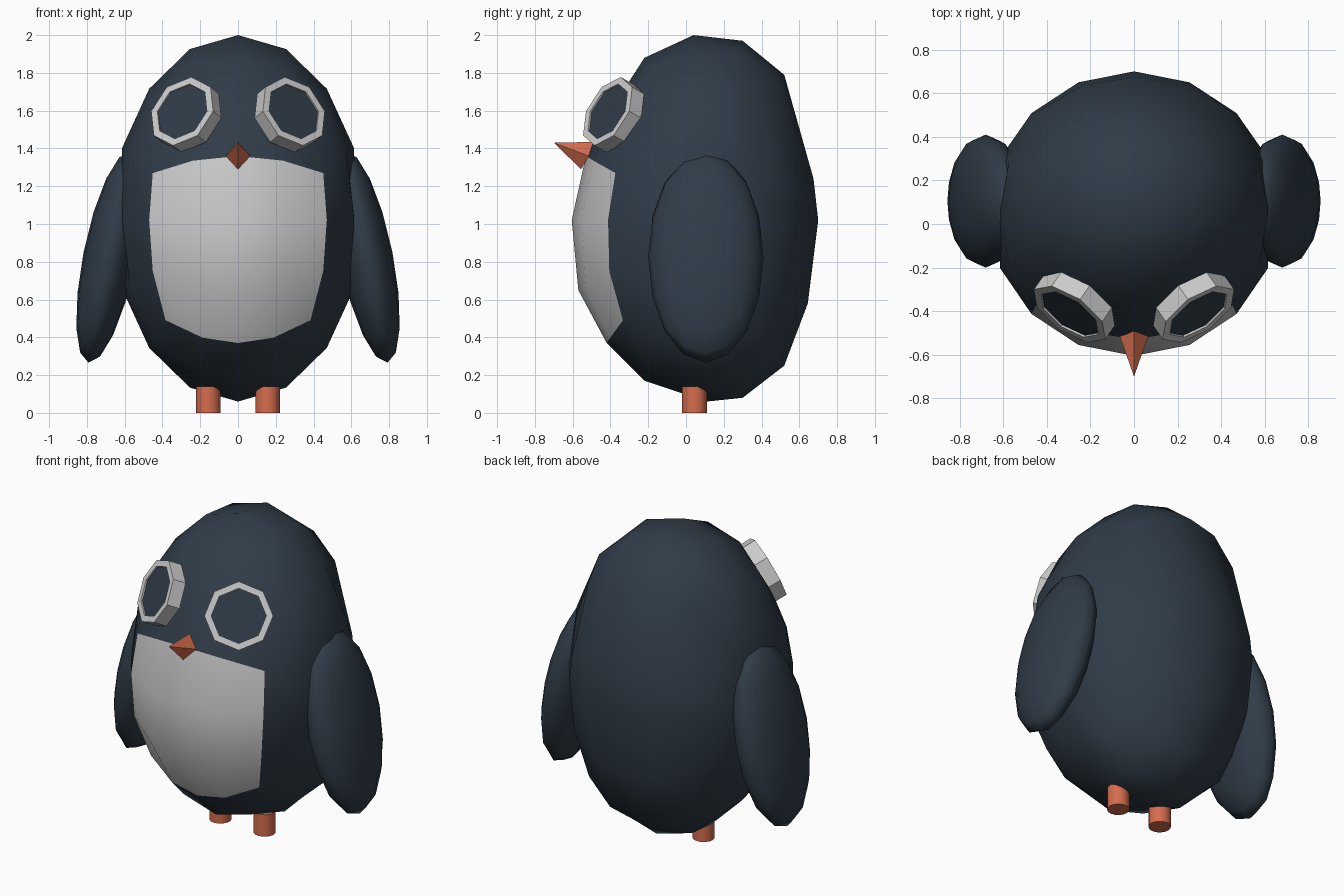
import bpy, bmesh
from math import tan, pi, radians
from mathutils import Vector, Matrix

if "Cube" in bpy.data.objects:
    bpy.data.objects.remove(bpy.data.objects["Cube"])


def material(name, rgb):
    m = bpy.data.materials.new(name)
    m.diffuse_color = (*rgb, 1)
    m.use_nodes = True
    m.node_tree.nodes["Principled BSDF"].inputs["Base Color"].default_value = m.diffuse_color
    return m


DARK = material("dark_blue", (0.03, 0.045, 0.065))
ORANGE = material("orange", (0.66, 0.15, 0.075))


def finish(bm, name, mat=None, smooth=False):
    bmesh.ops.recalc_face_normals(bm, faces=bm.faces)
    for f in bm.faces:
        f.smooth = smooth
    me = bpy.data.meshes.new(name)
    bm.to_mesh(me)
    bm.free()
    ob = bpy.data.objects.new(name, me)
    bpy.context.collection.objects.link(ob)
    if mat:
        me.materials.append(mat)
    return ob


def quad_sphere():
    """Unit sphere from a 4x4x4 cube; also returns grid indices per vertex."""
    bm = bmesh.new()
    bmesh.ops.create_cube(bm, size=2)
    bmesh.ops.subdivide_edges(bm, edges=bm.edges[:], cuts=3, use_grid_fill=True)
    grid = {}
    for v in bm.verts:
        grid[v] = tuple(round((c + 1) * 2) for c in v.co)
        v.co = Vector([tan(c * pi / 4) for c in v.co]).normalized()
    return bm, grid


# Side outline of the body (y, z), from front bottom up, over the top and round
RING = [(0, k) for k in range(5)] + [(j, 4) for j in range(1, 5)] \
    + [(4, k) for k in (3, 2, 1, 0)] + [(j, 0) for j in (3, 2, 1)]
OUTLINE = [(-.42, .37), (-.57, .65), (-.605, 1.02), (-.53, 1.36), (-.42, 1.57),
           (-.22, 1.88), (.04, 2.0), (.3, 1.97), (.52, 1.79),
           (.675, 1.24), (.7, 1.02), (.645, .58), (.52, .25),
           (.3, .08), (.11, .06), (-.22, .17)]
PROFILE = dict(zip(RING, OUTLINE))


def body_shell(name, keep_belly, mat):
    bm, grid = quad_sphere()
    shift = {}
    for (j, k), (y, z) in PROFILE.items():
        n = Vector((0, tan((j - 2) * pi / 8), tan((k - 2) * pi / 8))).normalized()
        shift[j, k] = Vector((0, y - (.05 + .66 * n.y), z - (1.03 + .97 * n.z)))
    for v in bm.verts:
        i, j, k = grid[v]
        x, y, z = v.co
        v.co = Vector((max(-.62, min(.62, x * .665)), .05 + .66 * y, 1.03 + .97 * z))
        if (j, k) in shift:
            v.co += shift[j, k] * (.8 if i in (0, 4) else 1)
    # The belly is the lower three rows of the front panel
    drop = [f for f in bm.faces if
            all(grid[v][1] == 0 and grid[v][2] <= 3 for v in f.verts) != keep_belly]
    bmesh.ops.recalc_face_normals(bm, faces=bm.faces)
    bmesh.ops.delete(bm, geom=drop, context='FACES')
    return finish(bm, name, mat, True)


body_shell("body", False, DARK)
body_shell("belly", True, None)


def ring_and_disc(side, label):
    place = (Matrix.Translation((side * .275, -.385, 1.58))
             @ Matrix.Rotation(side * radians(35), 4, 'Z')
             @ Matrix.Rotation(radians(90 - 25), 4, 'X'))
    # Eight-sided rim: square section swept round
    bm = bmesh.new()
    rings = []
    for a in range(8):
        rot = Matrix.Rotation(a * pi / 4 + pi / 2, 4, 'Z')
        rings.append([bm.verts.new(place @ rot @ Vector((r, 0, h)))
                      for r, h in ((.2, -.045), (.2, .04), (.16, .04), (.16, -.045))])
    for a in range(8):
        p, q = rings[a], rings[(a + 1) % 8]
        for s in range(4):
            t = (s + 1) % 4
            bm.faces.new((p[s], q[s], q[t], p[t]))
    finish(bm, "eye_rim_" + label)
    # Dark pupil plate inside the rim
    bm = bmesh.new()
    bmesh.ops.create_cone(bm, cap_ends=True, segments=8, radius1=.162, radius2=.162,
                          depth=.07, matrix=place @ Matrix.Translation((0, 0, -.005)))
    finish(bm, "eye_" + label, DARK)


for side, label in ((1, "left"), (-1, "right")):
    ring_and_disc(side, label)

    # Flattened wing leaning outward
    bm, _ = quad_sphere()
    bmesh.ops.transform(bm, verts=bm.verts, matrix=(
        Matrix.Translation((side * .68, .105, .825))
        @ Matrix.Rotation(side * radians(-11.3), 4, 'Y')
        @ Matrix.Diagonal((.14, .305, .57, 1))))
    finish(bm, "wing_" + label, DARK, True)

    # Short round leg
    bm = bmesh.new()
    bmesh.ops.create_cone(bm, cap_ends=True, segments=16, radius1=.065, radius2=.065,
                          depth=.14, matrix=Matrix.Translation((side * .157, .045, .07)))
    leg = finish(bm, "leg_" + label, ORANGE)
    for f in leg.data.polygons:
        f.use_smooth = len(f.vertices) == 4

# Four-sided beak
bm = bmesh.new()
tip = bm.verts.new((0, -.7, 1.43))
base = [bm.verts.new(c) for c in
        ((0, -.48, 1.435), (.065, -.515, 1.36), (0, -.555, 1.29), (-.065, -.515, 1.36))]
bm.faces.new(base)
for a in range(4):
    bm.faces.new((tip, base[a], base[(a + 1) % 4]))
finish(bm, "beak", ORANGE)
